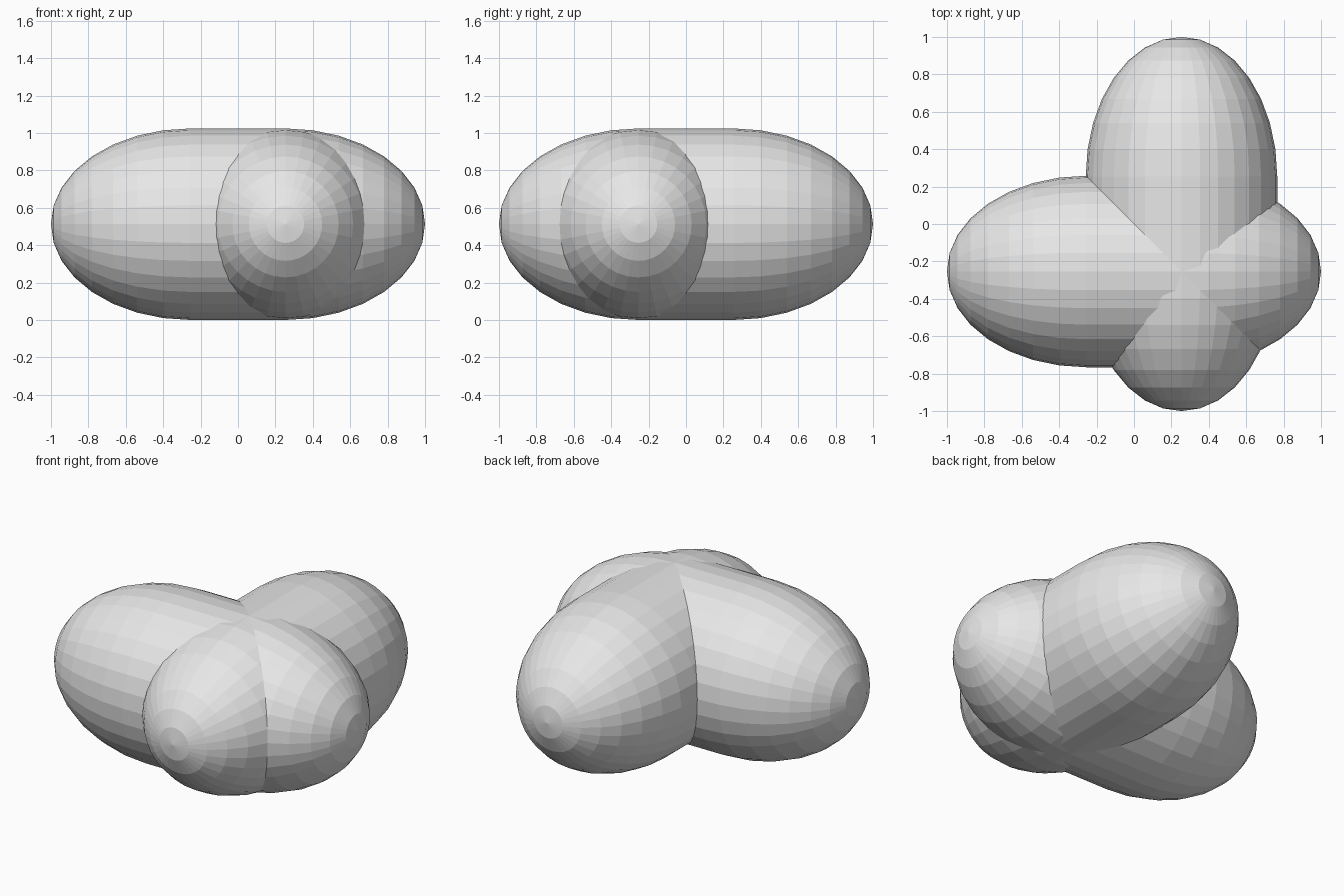
import bpy, bmesh
from math import cos, sin, pi
from mathutils import Vector

if "Cube" in bpy.data.objects:
    bpy.data.objects.remove(bpy.data.objects["Cube"], do_unlink=True)

RADIUS = 0.512      # radius of the straight middle
HALF_TUBE = 0.254   # half length of the straight middle
CAP = 0.746         # length of each rounded end
CAP_RINGS = 8
SIDES = 32

grey = bpy.data.materials.new("light_grey")
grey.use_nodes = True
grey.diffuse_color = (0.8, 0.8, 0.8, 1)
grey.node_tree.nodes["Principled BSDF"].inputs["Base Color"].default_value = (0.8, 0.8, 0.8, 1)


def long_pod(name, axis, side, location):
    """Straight tube with two elongated round ends, lathed about the axis."""
    axis, side = Vector(axis), Vector(side)
    angles = [i * pi / 2 / CAP_RINGS for i in range(CAP_RINGS + 1)]
    half = [(HALF_TUBE + CAP * cos(a), RADIUS * sin(a)) for a in angles]
    profile = half + [(-along, r) for along, r in reversed(half)]

    bm = bmesh.new()
    verts = [bm.verts.new(axis * along + side * r) for along, r in profile]
    edges = [bm.edges.new(pair) for pair in zip(verts, verts[1:])]
    bmesh.ops.spin(bm, geom=verts + edges, cent=(0, 0, 0), axis=axis,
                   angle=2 * pi, steps=SIDES)
    bmesh.ops.remove_doubles(bm, verts=bm.verts[:], dist=0.0005)
    bmesh.ops.recalc_face_normals(bm, faces=bm.faces[:])

    mesh = bpy.data.meshes.new(name)
    bm.to_mesh(mesh)
    bm.free()
    mesh.materials.append(grey)
    obj = bpy.data.objects.new(name, mesh)
    obj.location = location
    bpy.context.collection.objects.link(obj)
    return obj


# Two equal pods crossing off-centre at a right angle
long_pod("sideways_pod", (1, 0, 0), (0, 0, 1), (0, -HALF_TUBE, RADIUS))
long_pod("lengthways_pod", (0, 1, 0), (0, 0, 1), (HALF_TUBE, 0, RADIUS))
